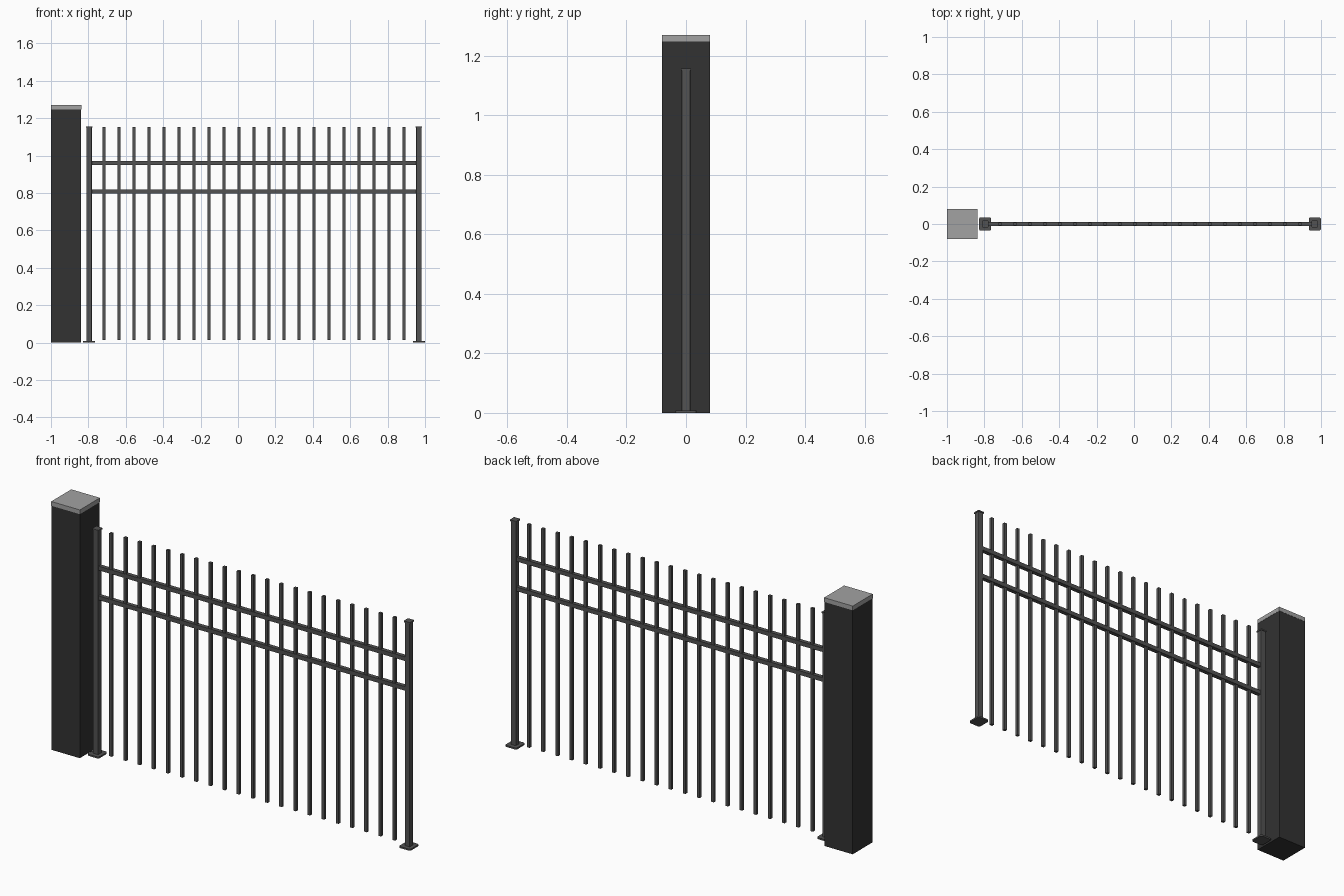
import bpy, bmesh

if "Cube" in bpy.data.objects:
    bpy.data.objects.remove(bpy.data.objects["Cube"])


def material(name, v):
    m = bpy.data.materials.new(name)
    m.diffuse_color = (v, v, v, 1)
    m.use_nodes = True
    m.node_tree.nodes["Principled BSDF"].inputs["Base Color"].default_value = m.diffuse_color
    return m


DARK = material("dark_masonry", 0.032)
METAL = material("grey_metal", 0.085)
STONE = material("light_cap", 0.36)


def box(name, x, y, z, mat, round_edges=0.0, axis=2, segments=2):
    """Box from (min, max) pairs; edges running along one axis can be rounded."""
    bm = bmesh.new()
    bmesh.ops.create_cube(bm, size=1)
    for v in bm.verts:
        v.co = [lo + (c + 0.5) * (hi - lo) for c, (lo, hi) in zip(v.co, (x, y, z))]
    if round_edges:
        others = [i for i in range(3) if i != axis]
        edges = [e for e in bm.edges
                 if all(abs(e.verts[0].co[i] - e.verts[1].co[i]) < 1e-6 for i in others)]
        bmesh.ops.bevel(bm, geom=edges, offset=round_edges, segments=segments,
                        profile=0.5, affect='EDGES')
    me = bpy.data.meshes.new(name)
    bm.to_mesh(me)
    bm.free()
    me.materials.append(mat)
    ob = bpy.data.objects.new(name, me)
    bpy.context.collection.objects.link(ob)
    return ob


def around(c, half):
    return (c - half, c + half)


# Pillar and its cap
PILLAR_X = -0.919
box("pillar", around(PILLAR_X, 0.08), around(0, 0.08), (0, 1.248), DARK)
box("pillar_cap", around(PILLAR_X, 0.081), around(0, 0.081), (1.248, 1.27), STONE)

# End posts with base plates and caps
LEFT, RIGHT = -0.796, 0.967
for side, px in (("left", LEFT), ("right", RIGHT)):
    box(side + "_post", around(px, 0.0145), around(0, 0.0145), (0.006, 1.15), METAL, 0.003)
    box(side + "_post_cap", around(px, 0.0175), around(0, 0.0175), (1.15, 1.157), METAL, 0.003)
    box(side + "_base_plate", around(px, 0.0325), around(0, 0.036), (0, 0.008), METAL, 0.01, segments=3)

# Horizontal rails
for name, z in (("upper_rail", 0.96), ("lower_rail", 0.808)):
    box(name, (LEFT + 0.0145, RIGHT - 0.0145), around(0, 0.0105), around(z, 0.0105), METAL)

# Evenly spaced pickets
COUNT = 21
for i in range(1, COUNT + 1):
    x = LEFT + (RIGHT - LEFT) * i / (COUNT + 1)
    box(f"picket_{i:02d}", around(x, 0.0075), around(0, 0.0075), (0.014, 1.154), METAL)
